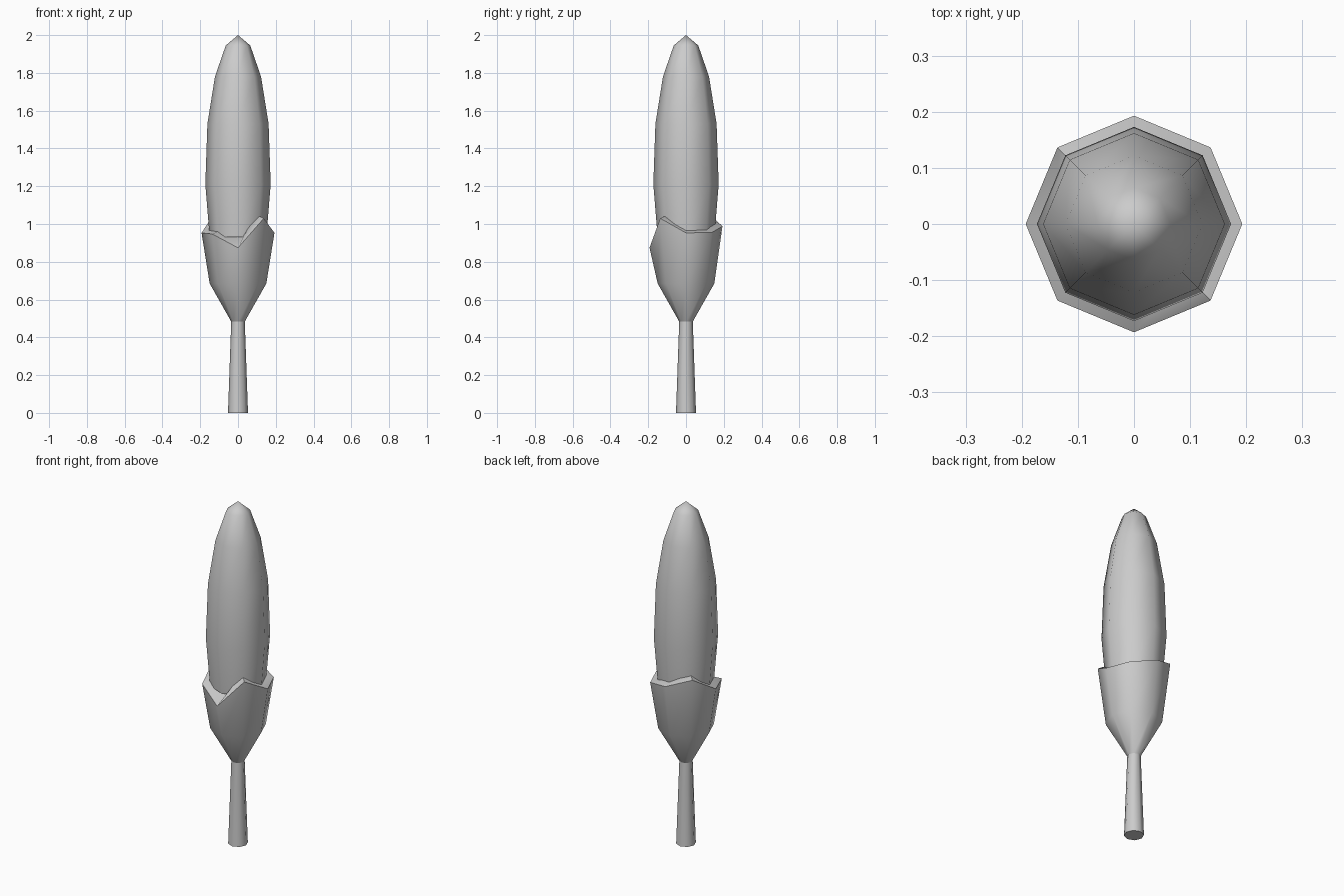
import bpy, bmesh, math

if "Cube" in bpy.data.objects:
    bpy.data.objects.remove(bpy.data.objects["Cube"])

SIDES = 8

def lathe(name, profile, cap_start=False, cap_end=False):
    """Eight-sided skin; each profile entry is (radius, height or list of 8 heights)."""
    bm = bmesh.new()
    rings = []
    for r, z in profile:
        zs = z if isinstance(z, list) else [z] * SIDES
        rings.append([bm.verts.new((r * math.cos(i * math.tau / SIDES),
                                    r * math.sin(i * math.tau / SIDES), zs[i]))
                      for i in range(SIDES)])
    for a, b in zip(rings, rings[1:]):
        for i in range(SIDES):
            j = (i + 1) % SIDES
            bm.faces.new((a[i], a[j], b[j], b[i]))
    if cap_start:
        bm.faces.new(rings[0][::-1])
    if cap_end:
        bm.faces.new(rings[-1])
    bmesh.ops.remove_doubles(bm, verts=bm.verts, dist=0.0005)
    bmesh.ops.recalc_face_normals(bm, faces=bm.faces)
    me = bpy.data.meshes.new(name)
    bm.to_mesh(me)
    bm.free()
    ob = bpy.data.objects.new(name, me)
    bpy.context.collection.objects.link(ob)
    bpy.ops.object.select_all(action='DESELECT')
    ob.select_set(True)
    bpy.context.view_layer.objects.active = ob
    bpy.ops.object.shade_smooth_by_angle(angle=math.radians(60))
    return ob

# tapered trunk
lathe("trunk", [(0.053, 0), (0.036, 0.48), (0.034, 0.55)], True, True)

# lower foliage: cup with an uneven rim, folding inward (heights start at +x, anticlockwise)
rim = [0.953, 0.955, 0.988, 1.04, 0.953, 0.947, 0.874, 1.03]
lathe("lower_foliage", [(0.034, 0.48), (0.15, 0.685), (0.193, rim),
                        (0.13, [z + 0.02 for z in rim])], True, True)

# upper foliage: tall pointed body rising out of the cup
lathe("upper_foliage", [(0.15, 0.93), (0.173, 1.21), (0.162, 1.53), (0.122, 1.78),
                        (0.065, 1.945), (0.0, 2.0)], True)
